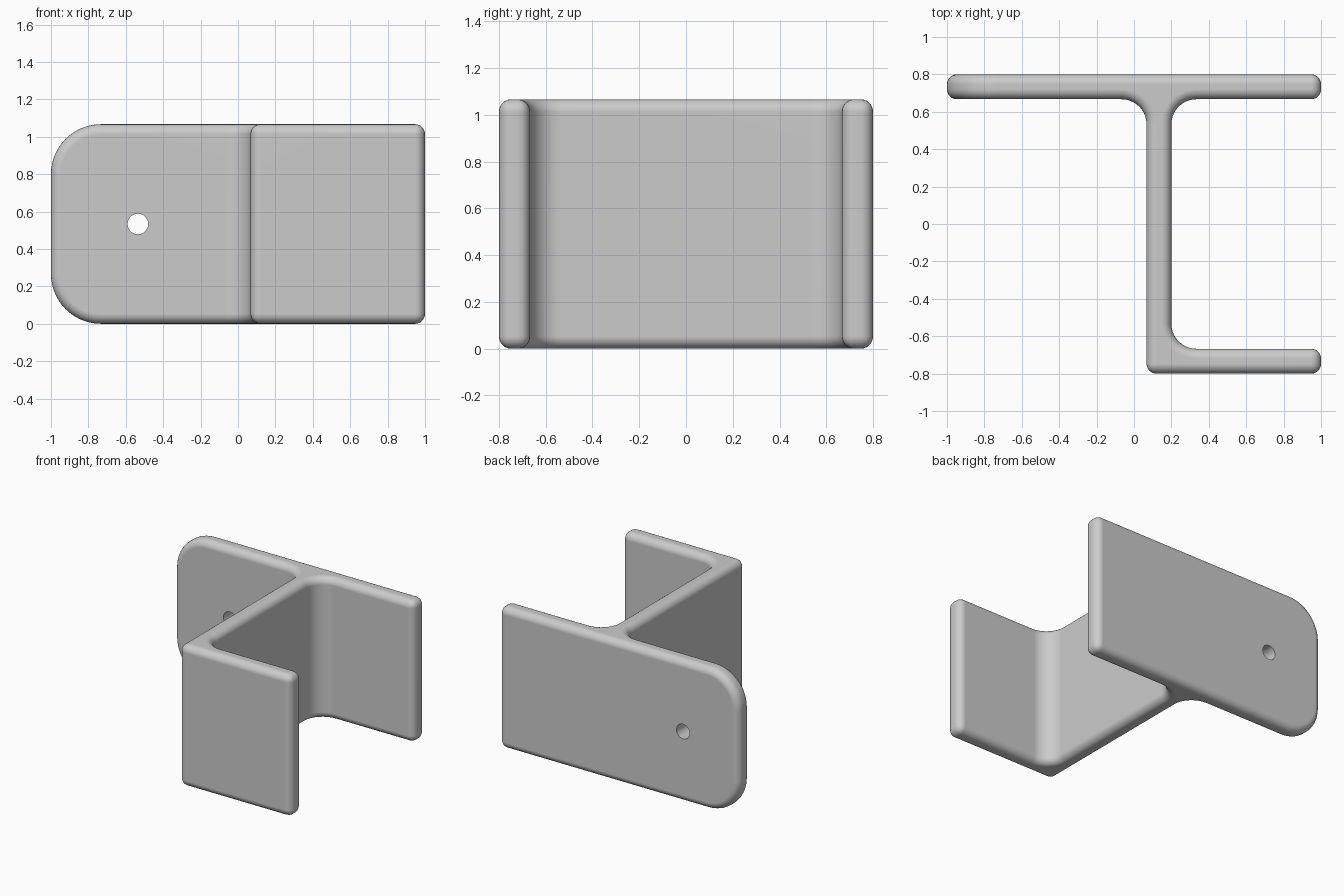
import bpy, bmesh, math
from mathutils import Vector

cube = bpy.data.objects.get("Cube")
if cube:
    bpy.data.objects.remove(cube, do_unlink=True)

HEIGHT = 1.067
FILLET = 0.133       # inner corners between web and plates
END_RADIUS = 0.267   # large rounded corners of the mounting plate
EDGE = 0.053         # soft rounding of every outer edge

grey = bpy.data.materials.new("plain grey")
grey.use_nodes = True
colour = (0.6, 0.6, 0.6, 1)
grey.diffuse_color = colour
grey.node_tree.nodes["Principled BSDF"].inputs["Base Color"].default_value = colour

# Plan outline of back plate, web and front plate; True marks a filleted corner
outline = [
    (-1, 0.8, False), (-1, 0.667, False), (0.067, 0.667, True),
    (0.067, -0.8, False), (1, -0.8, False), (1, -0.667, False),
    (0.2, -0.667, True), (0.2, 0.667, True), (1, 0.667, False), (1, 0.8, False),
]


def rounded(points, radius, steps=10):
    """Replace each marked right-angle corner with an arc."""
    result = []
    for i, (x, y, fillet) in enumerate(points):
        p = Vector((x, y))
        if not fillet:
            result.append(p)
            continue
        a = (Vector(points[i - 1][:2]) - p).normalized() * radius
        b = (Vector(points[(i + 1) % len(points)][:2]) - p).normalized() * radius
        for s in range(steps + 1):
            t = math.pi / 2 * s / steps
            result.append(p + a * (1 - math.sin(t)) + b * (1 - math.cos(t)))
    return result


# Extrude the outline upward
bm = bmesh.new()
base = bm.faces.new([bm.verts.new((p.x, p.y, 0)) for p in rounded(outline, FILLET)])
top = bmesh.ops.extrude_face_region(bm, geom=[base])["geom"]
bmesh.ops.translate(bm, vec=(0, 0, HEIGHT),
                    verts=[v for v in top if isinstance(v, bmesh.types.BMVert)])
bmesh.ops.recalc_face_normals(bm, faces=bm.faces)

# Large corners at the free end of the mounting plate
ends = [e for e in bm.edges
        if all(v.co.x < -0.99 for v in e.verts)
        and abs(e.verts[0].co.z - e.verts[1].co.z) < 0.01]
bmesh.ops.bevel(bm, geom=ends, offset=END_RADIUS, segments=14, profile=0.5,
                affect='EDGES', clamp_overlap=False)

mesh = bpy.data.meshes.new("bracket")
bm.to_mesh(mesh)
bm.free()
bracket = bpy.data.objects.new("bracket", mesh)
bpy.context.collection.objects.link(bracket)
mesh.materials.append(grey)

# Rounded edges
bevel = bracket.modifiers.new("rounded edges", 'BEVEL')
bevel.width = EDGE
bevel.segments = 6
bevel.limit_method = 'ANGLE'
bevel.angle_limit = math.radians(40)
bevel.use_clamp_overlap = False

# Screw hole through the mounting plate
bpy.ops.mesh.primitive_cylinder_add(vertices=40, radius=0.055, depth=0.5,
                                    location=(-0.535, 0.733, HEIGHT / 2),
                                    rotation=(math.pi / 2, 0, 0))
cutter = bpy.context.object
cutter.name = "hole_cutter"
cutter.hide_render = True
cutter.data.materials.append(grey)
hole = bracket.modifiers.new("screw hole", 'BOOLEAN')
hole.operation = 'DIFFERENCE'
hole.solver = 'EXACT'
hole.object = cutter

bpy.ops.object.select_all(action='DESELECT')
bracket.select_set(True)
bpy.context.view_layer.objects.active = bracket
for name in ("rounded edges", "screw hole"):
    bpy.ops.object.modifier_apply(modifier=name)
bpy.data.objects.remove(cutter, do_unlink=True)

# Smooth rounding with flat faces kept flat
bpy.ops.object.shade_smooth_by_angle(angle=math.radians(35))
normals = bracket.modifiers.new("flat faces", 'WEIGHTED_NORMAL')
normals.keep_sharp = True
